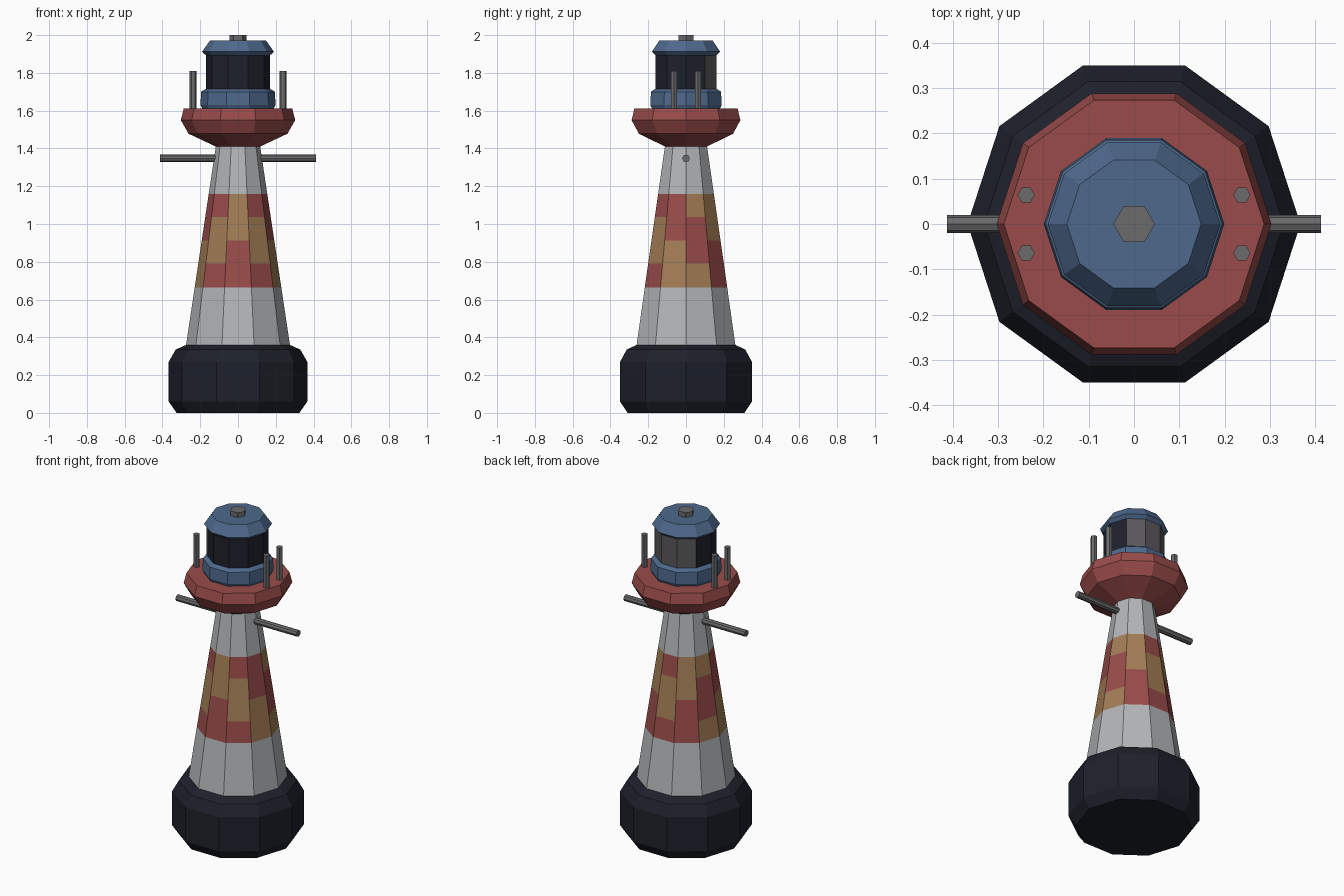
import bpy, math
from mathutils import Matrix

if "Cube" in bpy.data.objects:
    bpy.data.objects.remove(bpy.data.objects["Cube"])


def material(name, r, g, b):
    m = bpy.data.materials.new(name)
    m.diffuse_color = (r, g, b, 1)
    m.use_nodes = True
    m.node_tree.nodes["Principled BSDF"].inputs["Base Color"].default_value = m.diffuse_color
    return m


WHITE = material("white_paint", 0.45, 0.46, 0.475)
RED = material("red_paint", 0.317, 0.071, 0.068)
TAN = material("tan_paint", 0.36, 0.204, 0.09)
BLUE = material("blue_paint", 0.075, 0.139, 0.26)
NAVY = material("dark_stone", 0.0125, 0.015, 0.024)
STEEL = material("steel", 0.145, 0.145, 0.15)
PANE = material("pale_pane", 0.1, 0.095, 0.1)


def lathe(name, profile, mats, sides=10, pick=None, matrix=Matrix()):
    """Revolve (radius, height) points into a capped flat-faced solid.
    pick(row, side) gives the material index of a wall face."""
    verts = [(r * math.cos(2 * math.pi * i / sides), r * math.sin(2 * math.pi * i / sides), z)
             for r, z in profile for i in range(sides)]
    faces, slots = [], []
    rows = len(profile) - 1
    for k in range(rows):
        for i in range(sides):
            j = (i + 1) % sides
            faces.append((k * sides + i, k * sides + j, (k + 1) * sides + j, (k + 1) * sides + i))
            slots.append(pick(k, i) if pick else 0)
    faces.append(tuple(reversed(range(sides))))
    faces.append(tuple(rows * sides + i for i in range(sides)))
    slots += [0, 0]
    mesh = bpy.data.meshes.new(name)
    mesh.from_pydata(verts, [], faces)
    for m in mats:
        mesh.materials.append(m)
    for p, s in zip(mesh.polygons, slots):
        p.material_index = s
    mesh.transform(matrix)
    mesh.update()
    ob = bpy.data.objects.new(name, mesh)
    bpy.context.collection.objects.link(ob)
    return ob


# Dark foundation
lathe("foundation", [(0.325, 0), (0.367, 0.06), (0.367, 0.27), (0.33, 0.335), (0.275, 0.36)], [NAVY])

# Tapered tower with the stepped two-colour bands (T tan, R red, top row last reversed below)
bands = ["TRRT", "RRTT", "RTTR", "RRTT", "TRRT", "TTRR", "RTTR", "RRTT", "RTTR", "TTRR"]


def tower_colour(row, side):
    if not 1 <= row <= 4:
        return 0
    return 1 if bands[side][row - 1] == "R" else 2


levels = [0.36, 0.665, 0.79, 0.912, 1.037, 1.16, 1.42]
lathe("tower", [(0.275 - 0.150 * (z - 0.36), z) for z in levels], [WHITE, RED, TAN], pick=tower_colour)

# Gallery deck
lathe("gallery", [(0.117, 1.41), (0.262, 1.478), (0.303, 1.55), (0.287, 1.612)], [RED])

# Lantern room: lower collar, panes (paler at the back) and roof
lathe("lantern_collar", [(0.19, 1.612), (0.199, 1.63), (0.195, 1.70), (0.172, 1.715)], [BLUE])
lathe("lantern_room", [(0.17, 1.70), (0.17, 1.90)], [NAVY, PANE],
      pick=lambda row, side: 1 if side in (1, 2, 3) else 0)
lathe("roof", [(0.165, 1.888), (0.19, 1.912), (0.148, 1.972)], [BLUE])
lathe("roof_vent", [(0.046, 1.96), (0.046, 2.0)], [STEEL], sides=6)

# Gallery posts and side booms
for sx, side in ((-1, "left"), (1, "right")):
    for sy, end in ((-1, "front"), (1, "back")):
        lathe(f"post_{side}_{end}", [(0.019, 1.6), (0.019, 1.81)], [STEEL], sides=6,
              matrix=Matrix.Translation((sx * 0.238, sy * 0.064, 0)))
    lathe(f"boom_{side}", [(0.02, 0.08), (0.02, 0.412)], [STEEL], sides=8,
          matrix=Matrix.Translation((0, 0, 1.347)) @ Matrix.Rotation(sx * math.pi / 2, 4, 'Y'))
